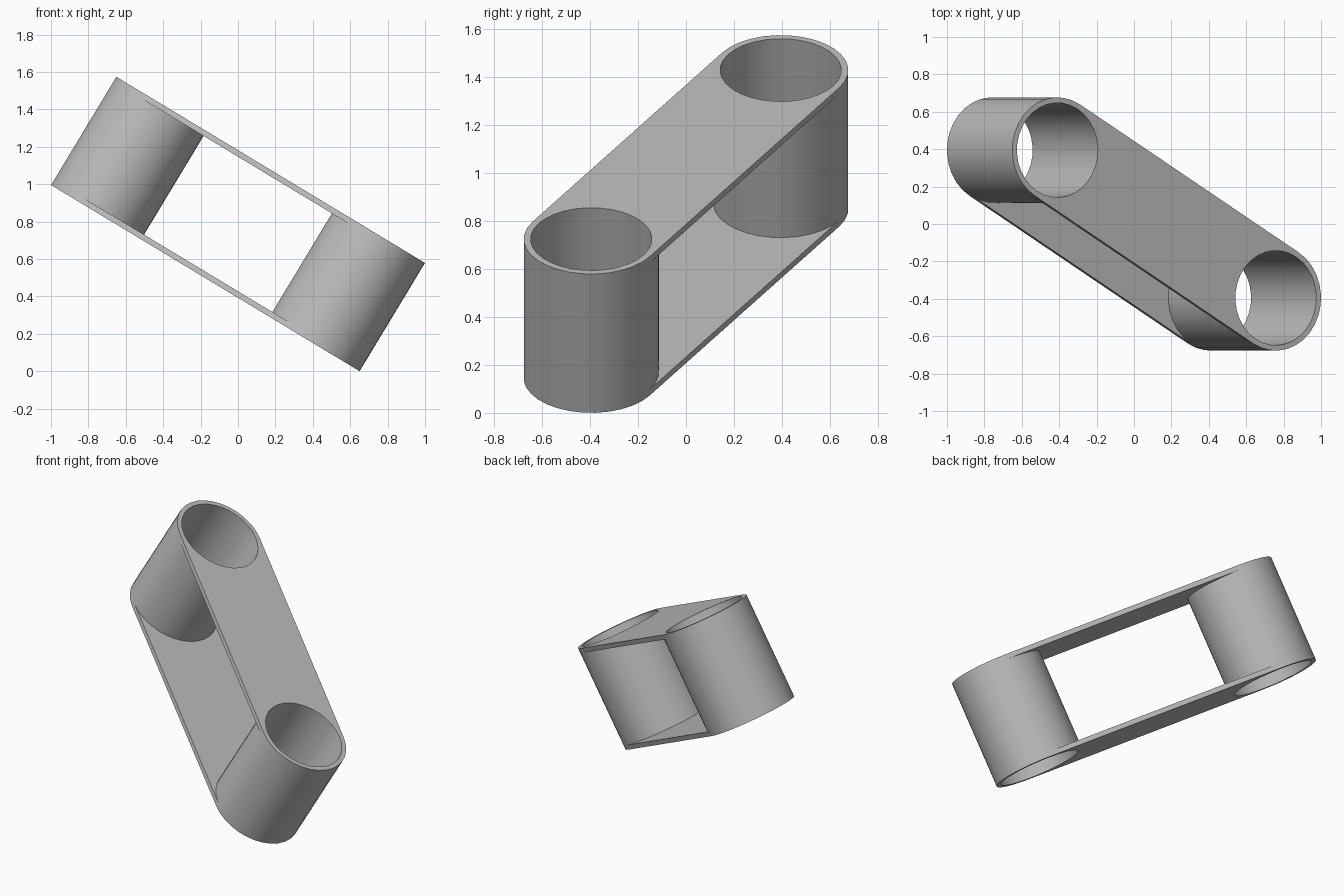
import bpy, bmesh
from math import pi, cos, sin, atan2, hypot, radians
from mathutils import Matrix

cube = bpy.data.objects.get("Cube")
if cube:
    bpy.data.objects.remove(cube, do_unlink=True)

SEG = 32
OUTER, INNER = 0.282, 0.253        # tube radii
HEIGHT, PLATE = 0.676, 0.03        # tube length, plate thickness
DX, DY = 0.682, 0.395              # tube centre offsets before tilting
HALF = hypot(DX, DY)

# Link frame: x runs from tube to tube, z along the tube axes
PLACE = (Matrix.Translation((0, 0, 0.7875))
         @ Matrix.Rotation(radians(31.1), 4, 'Y')
         @ Matrix.Rotation(-atan2(DY, DX), 4, 'Z'))

grey = bpy.data.materials.new("plain_grey")
grey.use_nodes = True
COLOUR = (0.5, 0.5, 0.5, 1)
grey.diffuse_color = COLOUR
grey.node_tree.nodes["Principled BSDF"].inputs["Base Color"].default_value = COLOUR


def finish(name, bm):
    bmesh.ops.recalc_face_normals(bm, faces=bm.faces)
    mesh = bpy.data.meshes.new(name)
    bm.to_mesh(mesh)
    bm.free()
    mesh.materials.append(grey)
    obj = bpy.data.objects.new(name, mesh)
    obj.matrix_world = PLACE
    bpy.context.collection.objects.link(obj)
    bpy.ops.object.select_all(action='DESELECT')
    obj.select_set(True)
    bpy.context.view_layer.objects.active = obj
    bpy.ops.object.shade_smooth_by_angle(angle=radians(30))


def tube(name, cx):
    """Open tube: a rectangular wall section swept around the axis."""
    bm = bmesh.new()
    h = HEIGHT / 2
    section = [(OUTER, -h), (OUTER, h), (INNER, h), (INNER, -h)]
    rings = [[bm.verts.new((cx + r * cos(a), r * sin(a), z)) for r, z in section]
             for a in (2 * pi * i / SEG for i in range(SEG))]
    for i in range(SEG):
        a, b = rings[i], rings[(i + 1) % SEG]
        for k in range(4):
            n = (k + 1) % 4
            bm.faces.new((a[k], b[k], b[n], a[n]))
    finish(name, bm)


def plate(name, z0):
    """Flat web between the tubes, with ends hugging their outer walls."""
    bm = bmesh.new()
    rows = []
    for i in range(SEG // 2 + 1):
        a = -pi / 2 + 2 * pi * i / SEG
        x, y = HALF - OUTER * cos(a), OUTER * sin(a)
        rows.append([bm.verts.new((s * x, y, z))
                     for z in (z0, z0 + PLATE) for s in (-1, 1)])
    for p, q in zip(rows, rows[1:]):
        bm.faces.new((p[0], p[1], q[1], q[0]))
        bm.faces.new((p[2], p[3], q[3], q[2]))
    for r in (rows[0], rows[-1]):
        bm.faces.new((r[0], r[1], r[3], r[2]))
    finish(name, bm)


tube("right_tube", -HALF)
tube("left_tube", HALF)
plate("upper_plate", HEIGHT / 2 - PLATE)
plate("lower_plate", -HEIGHT / 2)
